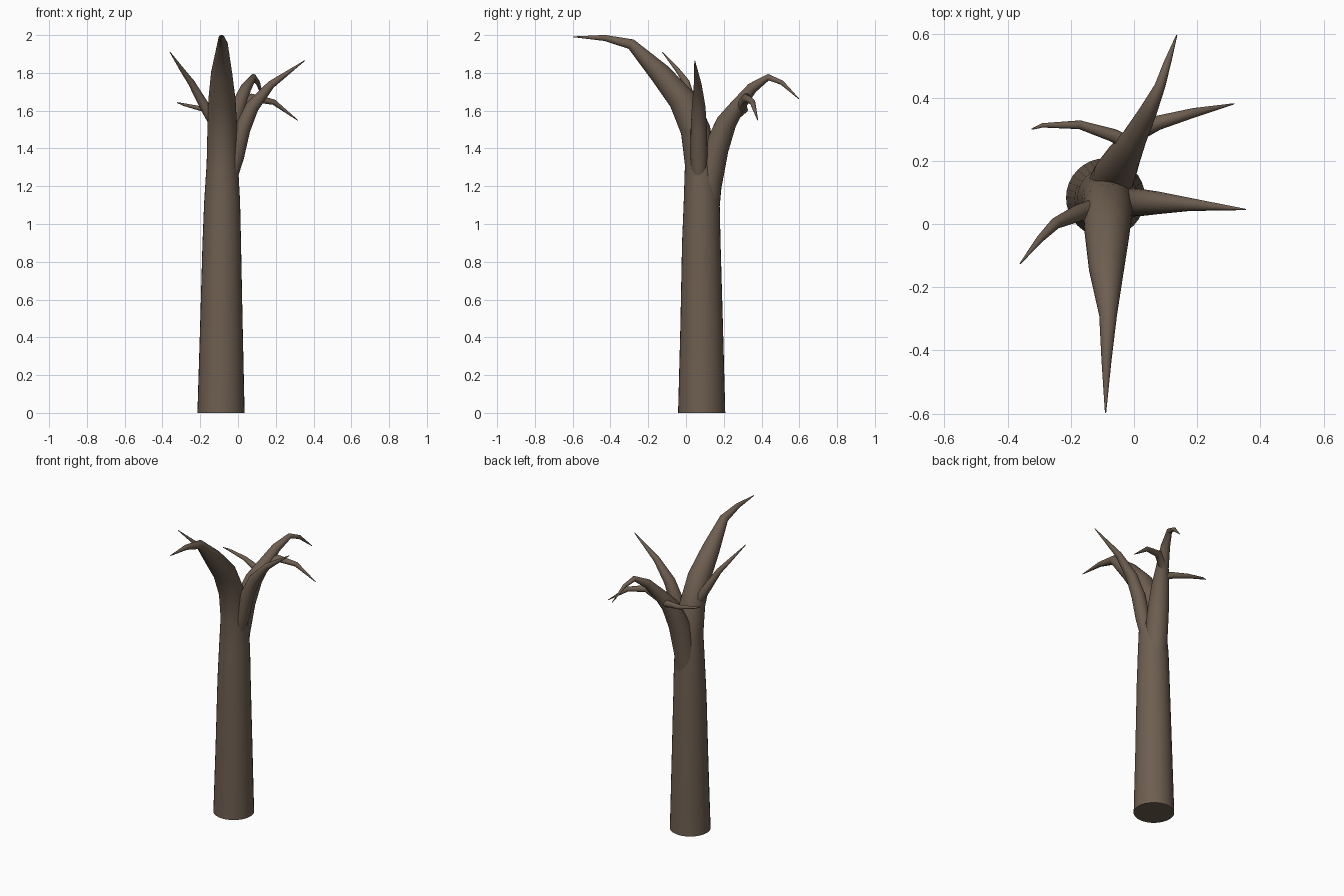
import bpy, bmesh, math
from mathutils import Vector

bark = bpy.data.materials.new("brown bark")
bark.diffuse_color = (0.155, 0.112, 0.080, 1)


def limb(name, pts, sides):
    """Tapered tube through (x, y, z, radius) points, closed at both ends."""
    bm = bmesh.new()
    c = [Vector(p[:3]) for p in pts]
    rings = []
    u = Vector((1, 0, 0)) if abs((c[1] - c[0]).normalized().x) < 0.8 else Vector((0, 1, 0))
    for i, p in enumerate(pts):
        d0 = (c[i] - c[max(i - 1, 0)]).normalized()
        d1 = (c[min(i + 1, len(c) - 1)] - c[i]).normalized()
        t = (d0 + d1).normalized()
        if i == 0 and c[0].z == 0:
            t = Vector((0, 0, 1))          # flat foot on the ground
        u = (u - t * u.dot(t)).normalized()
        v = t.cross(u)
        rings.append([bm.verts.new(c[i] + p[3] * (math.cos(a) * u + math.sin(a) * v))
                      for a in (2 * math.pi * k / sides for k in range(sides))])
    for a, b in zip(rings, rings[1:]):
        for k in range(sides):
            n = (k + 1) % sides
            bm.faces.new((a[k], a[n], b[n], b[k]))
    bm.faces.new(rings[0][::-1])
    bm.faces.new(rings[-1])
    me = bpy.data.meshes.new(name)
    bm.to_mesh(me)
    bm.free()
    ob = bpy.data.objects.new(name, me)
    bpy.context.collection.objects.link(ob)
    me.materials.append(bark)
    bpy.ops.object.select_all(action='DESELECT')
    ob.select_set(True)
    bpy.context.view_layer.objects.active = ob
    bpy.ops.object.shade_smooth_by_angle(angle=math.radians(50))
    return ob


# Trunk, bending forward into the big front branch
limb("trunk", [
    (-0.09, 0.083, 0, 0.125), (-0.088, 0.083, 0.45, 0.113),
    (-0.086, 0.081, 0.90, 0.102), (-0.084, 0.083, 1.12, 0.095),
    (-0.083, 0.077, 1.32, 0.083), (-0.083, 0.050, 1.50, 0.079),
    (-0.085, -0.022, 1.66, 0.072), (-0.087, -0.14, 1.80, 0.056),
    (-0.082, -0.29, 1.952, 0.028), (-0.087, -0.43, 1.985, 0.016),
    (-0.09, -0.597, 1.991, 0.002)], 32)

# Large back branch
limb("back_branch", [
    (-0.082, 0.095, 0.95, 0.070), (-0.078, 0.118, 1.20, 0.070),
    (-0.060, 0.160, 1.40, 0.066), (-0.032, 0.215, 1.54, 0.054),
    (0.000, 0.270, 1.62, 0.040), (0.042, 0.350, 1.72, 0.029),
    (0.082, 0.436, 1.777, 0.017), (0.105, 0.508, 1.748, 0.012),
    (0.135, 0.597, 1.663, 0.002)], 24)

# Right branch
limb("right_branch", [
    (-0.045, 0.070, 1.24, 0.040), (-0.012, 0.069, 1.36, 0.045),
    (0.022, 0.068, 1.50, 0.043), (0.075, 0.067, 1.62, 0.036),
    (0.175, 0.062, 1.738, 0.021), (0.353, 0.046, 1.865, 0.002)], 20)

# Left branch
limb("left_branch", [
    (-0.100, 0.055, 1.50, 0.034), (-0.175, 0.035, 1.62, 0.027),
    (-0.248, 0.002, 1.75, 0.018), (-0.295, -0.045, 1.815, 0.012),
    (-0.360, -0.125, 1.910, 0.002)], 20)

# Twigs on the back branch
limb("left_twig", [
    (0.000, 0.245, 1.565, 0.026), (-0.065, 0.280, 1.585, 0.021),
    (-0.172, 0.314, 1.605, 0.014), (-0.290, 0.312, 1.633, 0.007),
    (-0.323, 0.300, 1.643, 0.002)], 16)
limb("right_twig", [
    (0.005, 0.285, 1.615, 0.027), (0.075, 0.320, 1.668, 0.023),
    (0.190, 0.352, 1.645, 0.015), (0.316, 0.380, 1.549, 0.002)], 16)
